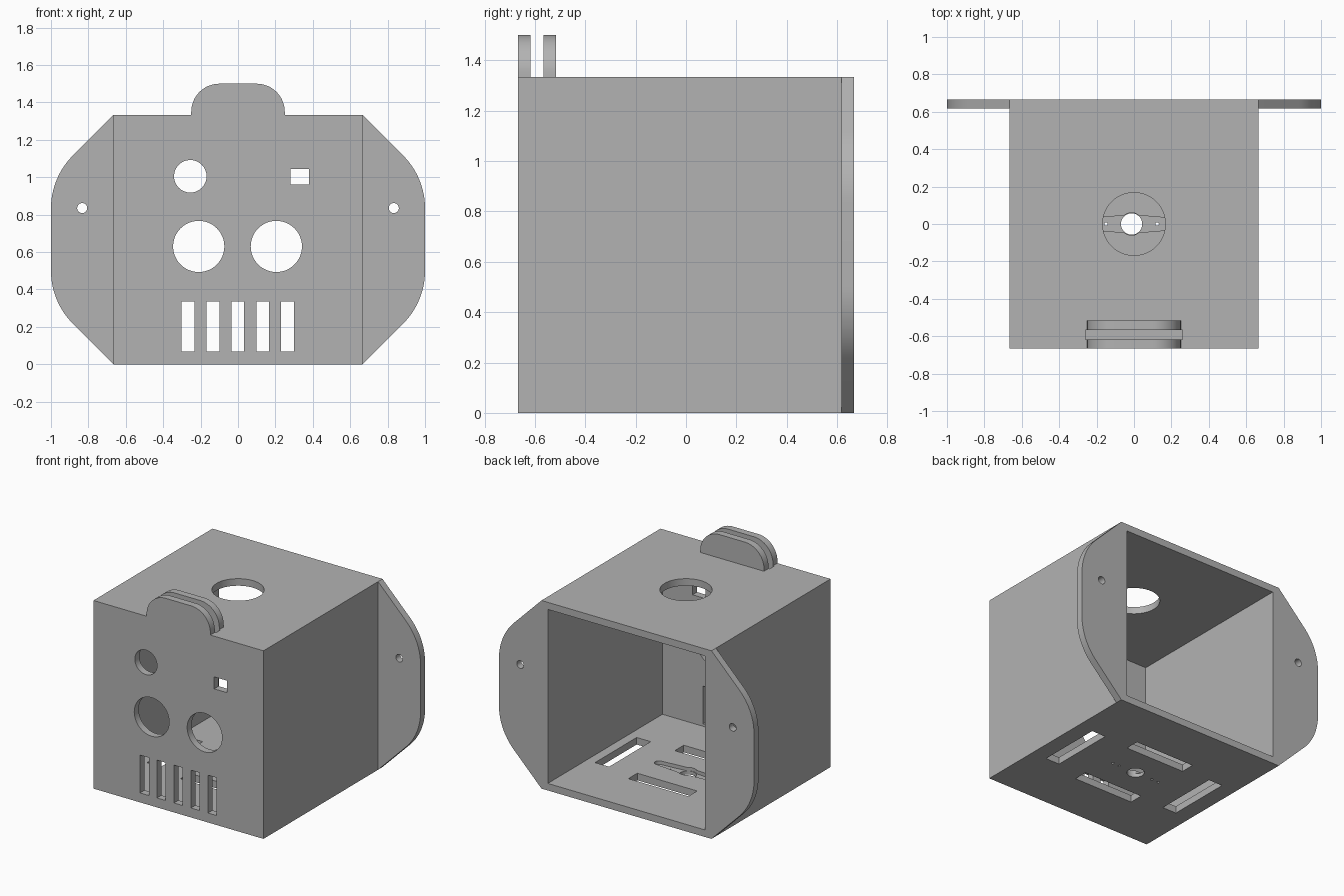
import bpy, bmesh
from math import sin, cos, pi, radians
from mathutils import Vector

cube = bpy.data.objects.get("Cube")
if cube:
    bpy.data.objects.remove(cube, do_unlink=True)

gray = bpy.data.materials.new("plain gray")
gray.use_nodes = True
COLOR = (0.45, 0.45, 0.45, 1)
gray.diffuse_color = COLOR
gray.node_tree.nodes["Principled BSDF"].inputs["Base Color"].default_value = COLOR

H = 2 / 3          # half width of the box
TOP = 2 * H        # box height
T = 0.05           # wall thickness

PLACE = {"y": lambda a, b, d: (a, d, b), "z": lambda a, b, d: (a, b, d)}


def arc(cx, cz, r, start, end, n=16):
    angles = [radians(start + (end - start) * i / n) for i in range(n + 1)]
    return [(cx + r * cos(a), cz + r * sin(a)) for a in angles]


def circle(cx, cz, r, n=48):
    return arc(cx, cz, r, 0, 360, n)[:-1]


def rect(x0, x1, z0, z1):
    return [(x0, z0), (x1, z0), (x1, z1), (x0, z1)]


def prisms(name, outlines, axis, lo, hi):
    """One object made of outlines extruded along an axis."""
    bm = bmesh.new()
    for outline in outlines:
        rings = [[bm.verts.new(PLACE[axis](a, b, d)) for a, b in outline] for d in (lo, hi)]
        bm.faces.new(rings[0])
        bm.faces.new(rings[1][::-1])
        n = len(outline)
        for i in range(n):
            j = (i + 1) % n
            bm.faces.new((rings[0][j], rings[0][i], rings[1][i], rings[1][j]))
    bmesh.ops.recalc_face_normals(bm, faces=bm.faces)
    mesh = bpy.data.meshes.new(name)
    bm.to_mesh(mesh)
    bm.free()
    mesh.materials.append(gray)
    obj = bpy.data.objects.new(name, mesh)
    bpy.context.collection.objects.link(obj)
    return obj


def activate(obj):
    bpy.ops.object.select_all(action="DESELECT")
    obj.select_set(True)
    bpy.context.view_layer.objects.active = obj


def cut(obj, outlines, axis, lo, hi):
    cutter = prisms("cutter", outlines, axis, lo, hi)
    cutter.hide_render = True
    mod = obj.modifiers.new("cut", "BOOLEAN")
    mod.operation = "DIFFERENCE"
    mod.solver = "EXACT"
    mod.object = cutter
    activate(obj)
    bpy.ops.object.modifier_apply(modifier=mod.name)
    bpy.data.objects.remove(cutter, do_unlink=True)


def smooth(obj):
    activate(obj)
    bpy.ops.object.shade_smooth_by_angle(angle=radians(30))


# Box shell, open at the back
box = prisms("box", [rect(-H, H, 0, TOP)], "y", -H, H)
cut(box, [rect(-H + T, H - T, T, TOP - T)], "y", -H + T, H + 0.1)

# Front openings: round holes, small window and vent slots
front = [circle(-0.255, 1.005, 0.087), circle(-0.21, 0.63, 0.137),
         circle(0.205, 0.63, 0.137), rect(0.28, 0.38, 0.96, 1.045)]
for i in range(-2, 3):
    x = i * 0.133
    front.append(rect(x - 0.035, x + 0.033, 0.067, 0.335))
cut(box, front, "y", -H - 0.1, -H + 0.1)

# Roof openings: round hole and the slot between the tabs
cut(box, [circle(0, 0, 0.168), rect(-0.258, 0.258, -H + T, -H + 2 * T)],
    "z", TOP - 0.1, TOP + 0.1)

# Floor: four long slots, axle hole and screw holes
CX = -0.013
floor = [circle(CX, 0, 0.057)]
for s in (-1, 1):
    floor.append(rect(s * 0.495 - 0.055, s * 0.495 + 0.055, -0.233, 0.233))
    floor.append(rect(-0.235, 0.235, s * 0.26 - 0.05, s * 0.26 + 0.05))
    for d in (0.137, 0.192):
        floor.append(circle(CX + s * d, 0, 0.009, 12))

# Tapered recess around the axle hole
recess = (arc(CX + 0.225, 0, 0.03, -85, 85, 10) + arc(CX, 0, 0.06, 50, 130, 10)
          + arc(CX - 0.225, 0, 0.03, 95, 265, 10) + arc(CX, 0, 0.06, 230, 310, 10))
cut(box, [recess], "z", T / 2, T + 0.03)
cut(box, floor, "z", -0.1, 0.1)
smooth(box)

# Mounting ears at the back edge
ear_outline = ([(H, 0)] + arc(0.6, 0.5, 0.4, -45, 0)
               + arc(0.6, TOP - 0.5, 0.4, 0, 45) + [(H, TOP)])
for side, name in ((1, "left_ear"), (-1, "right_ear")):
    ear = prisms(name, [[(side * x, z) for x, z in ear_outline]], "y", H - T, H)
    cut(ear, [circle(side * 0.833, 0.835, 0.027, 24)], "y", H - 0.2, H + 0.2)
    smooth(ear)

# Pair of rounded tabs on the roof
R = 0.15
tab_outline = ([(-0.25, TOP), (0.25, TOP)] + arc(0.25 - R, 1.5 - R, R, 0, 90)
               + arc(R - 0.25, 1.5 - R, R, 90, 180))
for name, y in (("front_tab", -H), ("rear_tab", -H + 2 * T)):
    smooth(prisms(name, [tab_outline], "y", y, y + T))
